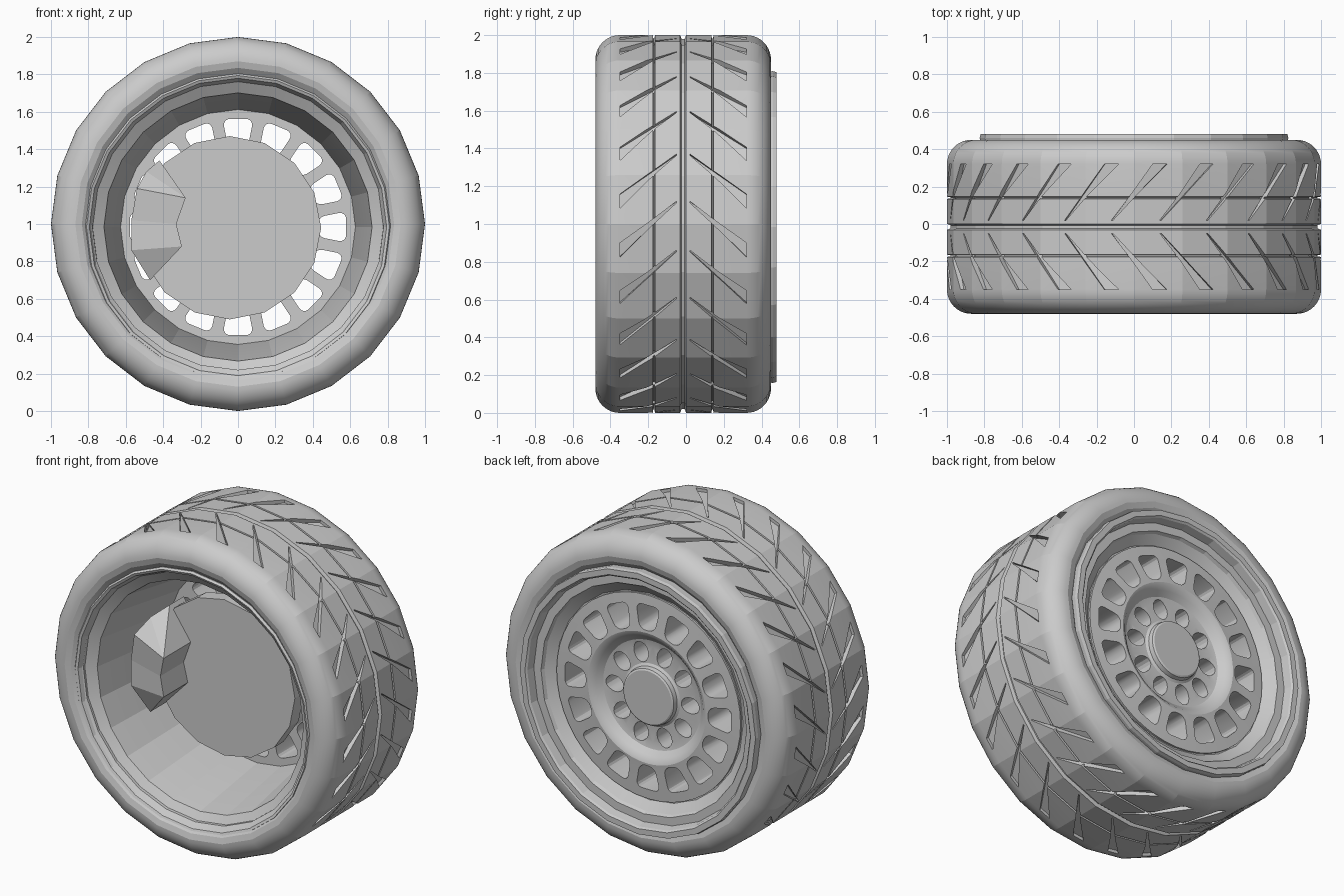
import bpy, bmesh, math
from mathutils import Matrix, Vector

if "Cube" in bpy.data.objects:
    bpy.data.objects.remove(bpy.data.objects["Cube"])

AXLE = 1.0
RIM_AXLE = 0.984
grey = bpy.data.materials.new("plain grey")
grey.use_nodes = True
grey.diffuse_color = (0.6, 0.6, 0.6, 1)
grey.node_tree.nodes["Principled BSDF"].inputs["Base Color"].default_value = (0.6, 0.6, 0.6, 1)


def finish(bm, name, height, smooth=None):
    bmesh.ops.remove_doubles(bm, verts=bm.verts, dist=0.0005)
    bmesh.ops.recalc_face_normals(bm, faces=bm.faces)
    mesh = bpy.data.meshes.new(name)
    bm.to_mesh(mesh)
    bm.free()
    mesh.materials.append(grey)
    ob = bpy.data.objects.new(name, mesh)
    bpy.context.collection.objects.link(ob)
    ob.location.z = height
    if smooth:
        shade(ob, smooth)
    return ob


def shade(ob, angle):
    bpy.ops.object.select_all(action='DESELECT')
    ob.select_set(True)
    bpy.context.view_layer.objects.active = ob
    bpy.ops.object.shade_smooth_by_angle(angle=math.radians(angle))


def ring_point(r, y, a):
    return Vector((r * math.sin(a), y, r * math.cos(a)))


def lathe(name, profile, sides, height, smooth=None):
    """Spin a closed (radius, y) profile around the axle."""
    bm = bmesh.new()
    rings = [[bm.verts.new(ring_point(r, y, 2 * math.pi * i / sides)) for r, y in profile]
             for i in range(sides)]
    n = len(profile)
    for i in range(sides):
        a, b = rings[i], rings[(i + 1) % sides]
        for j in range(n):
            k = (j + 1) % n
            if profile[j][0] == 0 and profile[k][0] == 0:
                continue
            if profile[j][0] == 0:
                bm.faces.new((a[j], a[k], b[k]))
            elif profile[k][0] == 0:
                bm.faces.new((a[j], a[k], b[j]))
            else:
                bm.faces.new((a[j], a[k], b[k], b[j]))
    return finish(bm, name, height, smooth)


def prism(bm, bottom, top):
    lo = [bm.verts.new(p) for p in bottom]
    hi = [bm.verts.new(p) for p in top]
    bm.faces.new(lo)
    bm.faces.new(hi[::-1])
    n = len(lo)
    for i in range(n):
        bm.faces.new((lo[i], hi[i], hi[(i + 1) % n], lo[(i + 1) % n]))


def carve(ob, cutter, smooth):
    """Cut the cutter out of an object, then discard the cutter."""
    cutter.hide_render = True
    mod = ob.modifiers.new("cut", 'BOOLEAN')
    mod.object = cutter
    mod.solver = 'EXACT'
    bpy.context.view_layer.update()
    ev = ob.evaluated_get(bpy.context.evaluated_depsgraph_get())
    mesh = bpy.data.meshes.new_from_object(ev)
    ob.modifiers.clear()
    ob.data = mesh
    bpy.data.objects.remove(cutter)
    shade(ob, smooth)


# Tyre: rounded shoulders and three grooves around the tread
MID = -0.015
half = [(0.78, 0.41), (0.81, 0.435), (0.835, 0.455)]
half += [(0.87 + 0.13 * math.sin(t), 0.335 + 0.13 * math.cos(t))
         for t in [math.radians(a) for a in range(0, 91, 9)]]
half += [(1, 0.161), (0.982, 0.158), (0.982, 0.152), (1, 0.149), (1, 0.016), (0.98, 0.008)]
profile = [(r, MID + y) for r, y in half] + [(r, MID - y) for r, y in reversed(half)]
tyre = lathe("tyre", profile, 24, AXLE)

# Slanted wedge cuts in the tread
bm = bmesh.new()
swing, wide = math.radians(12.8), math.radians(4.4)
for side in (1, -1):
    for i in range(24):
        a = math.radians(15 * i + 8)
        plan = [(0.035, a), (0.335, a + swing), (0.335, a + swing + wide), (0.035, a + 0.008)]
        prism(bm, [ring_point(0.973, MID + side * y, t) for y, t in plan],
              [ring_point(1.05, MID + side * y, t) for y, t in plan])
carve(tyre, finish(bm, "tread_cutter", AXLE), 12)

# Rim barrel with a lip at each end
lathe("rim_barrel", [
    (0.82, -0.40), (0.82, -0.45), (0.81, -0.462), (0.795, -0.455), (0.777, -0.412),
    (0.717, -0.375), (0.62, 0.24), (0.62, 0.36), (0.65, 0.36), (0.705, 0.40),
    (0.715, 0.42), (0.765, 0.42), (0.775, 0.47), (0.785, 0.48),
    (0.82, 0.48), (0.825, 0.46), (0.82, 0.40)], 24, RIM_AXLE, 12)

# Wheel face: outer band, shallow dished middle and flat centre cap
face = lathe("wheel_face", [
    (0, 0.378), (0.165, 0.378), (0.175, 0.372), (0.18, 0.345), (0.195, 0.335), (0.30, 0.328),
    (0.34, 0.336), (0.37, 0.365), (0.39, 0.383), (0.41, 0.39), (0.44, 0.387), (0.64, 0.372),
    (0.64, 0.19), (0.42, 0.19), (0.36, 0.16), (0, 0.16)], 48, RIM_AXLE)

# Sixteen rounded windows and ten oval bolt holes
bm = bmesh.new()
for i in range(16):
    part = bmesh.new()
    plan = [(-0.052, 0.425), (0.052, 0.425), (0.083, 0.578), (-0.083, 0.578)]
    prism(part, [(x, 0.1, z) for x, z in plan], [(x, 0.6, z) for x, z in plan])
    edges = [e for e in part.edges if abs(e.verts[0].co.y - e.verts[1].co.y) > 0.3]
    bmesh.ops.bevel(part, geom=edges, offset=0.04, segments=4, profile=0.5, affect='EDGES')
    part.transform(Matrix.Rotation(2 * math.pi * i / 16, 4, 'Y'))
    temp = bpy.data.meshes.new("window")
    part.to_mesh(temp)
    part.free()
    bm.from_mesh(temp)
    bpy.data.meshes.remove(temp)
for i in range(10):
    turn = Matrix.Rotation(2 * math.pi * (i + 0.5) / 10, 4, 'Y')
    oval = [(0.05 * math.cos(t), 0.263 + 0.062 * math.sin(t))
            for t in [2 * math.pi * k / 16 for k in range(16)]]
    prism(bm, [turn @ Vector((x, 0.1, z)) for x, z in oval],
          [turn @ Vector((x, 0.6, z)) for x, z in oval])
carve(face, finish(bm, "window_cutter", RIM_AXLE), 25)

# Brake disc
disc = lathe("brake_disc", [(0, -0.07), (0.49, -0.07), (0.49, 0.02), (0, 0.02)], 16, 0.98)
disc.location.x = -0.045

# Faceted brake caliper: ridge in front, sloping down to the disc
bm = bmesh.new()
outline = [(-0.42, -0.08, 0.34), (-0.28, -0.34, 0.14), (-0.33, -0.30, 0.0), (-0.30, -0.31, -0.12),
           (-0.47, -0.20, -0.30), (-0.57, -0.25, -0.14), (-0.57, -0.25, 0.02), (-0.54, -0.26, 0.19),
           (-0.49, -0.17, 0.28)]
front = [bm.verts.new(p) for p in outline]
back = [bm.verts.new((x, 0.06, z)) for x, y, z in outline]
for corners in ((0, 1, 8), (8, 1, 7), (1, 2, 6, 7), (2, 3, 5, 6), (3, 4, 5)):
    bm.faces.new([front[c] for c in corners])
for i in range(len(front)):
    k = (i + 1) % len(front)
    bm.faces.new((front[i], front[k], back[k], back[i]))
bm.faces.new(back)
finish(bm, "brake_caliper", AXLE)
